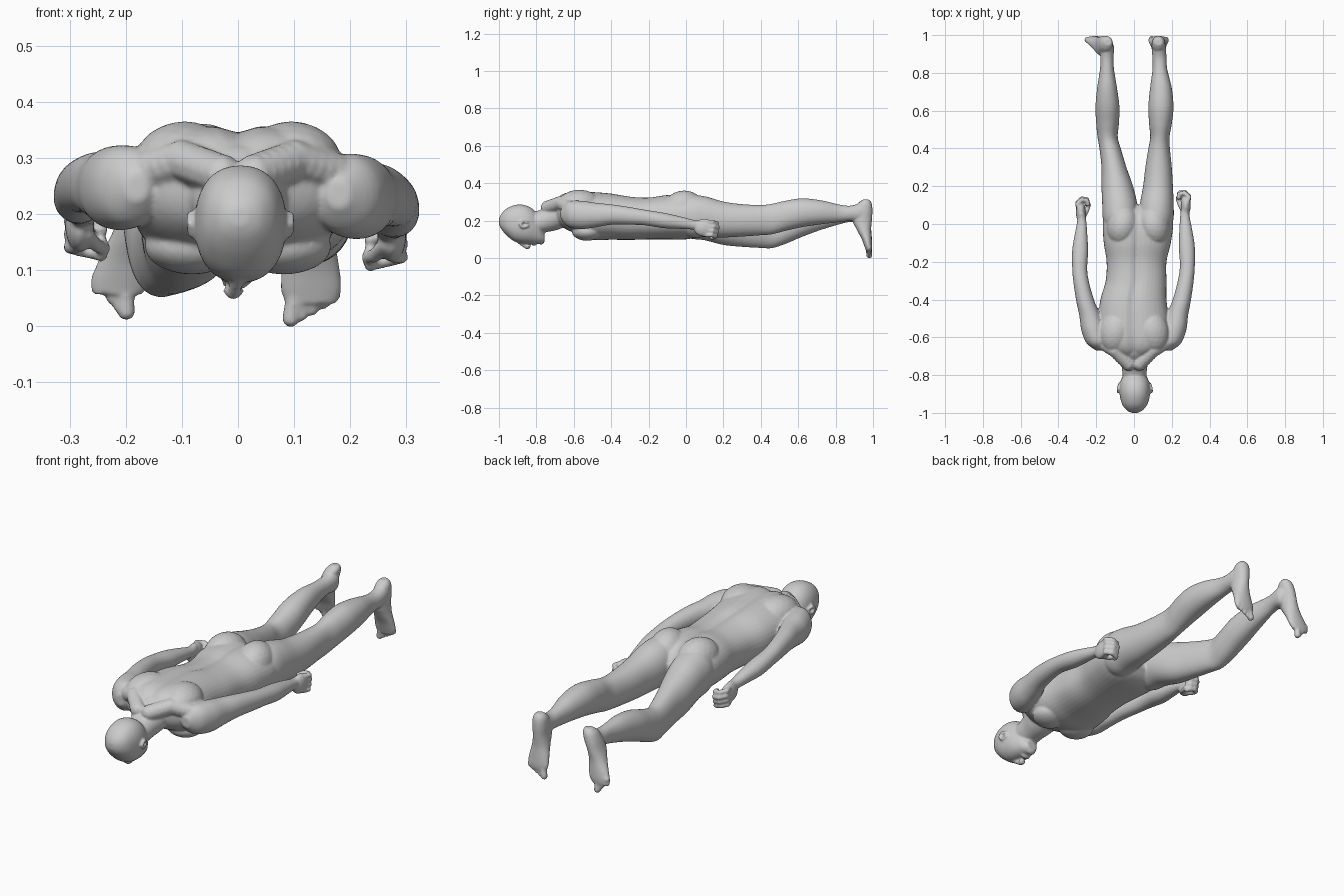
import bpy, bmesh, math
from mathutils import Vector, Matrix

bm = bmesh.new()


def spline(rows, steps=5):
    """Catmull-Rom interpolation of tuples."""
    out = []
    for i in range(len(rows) - 1):
        p0, p1 = rows[max(i - 1, 0)], rows[i]
        p2, p3 = rows[i + 1], rows[min(i + 2, len(rows) - 1)]
        for s in range(steps):
            t = s / steps
            out.append([0.5 * (2 * b + (c - a) * t + (2 * a - 5 * b + 4 * c - d) * t * t
                        + (3 * b - a - 3 * c + d) * t ** 3) for a, b, c, d in zip(p0, p1, p2, p3)])
    out.append(list(rows[-1]))
    return out


def loft(rows, axis='y', power=2.1, groove=0.0, n=40):
    """Rows are (position, x min, x max, other min, other max) along the axis."""
    rings = []
    for t, x0, x1, b0, b1 in spline(rows):
        ring = []
        for k in range(n):
            a = 2 * math.pi * k / n
            c, s = math.cos(a), math.sin(a)
            x = (x0 + x1) / 2 + (x1 - x0) / 2 * math.copysign(abs(c) ** (2 / power), c)
            b = (b0 + b1) / 2 + (b1 - b0) / 2 * math.copysign(abs(s) ** (2 / power), s)
            if s > 0:
                b -= groove * math.exp(-((x - (x0 + x1) / 2) / 0.025) ** 2)
            ring.append(bm.verts.new((x, t, b) if axis == 'y' else (x, b, t)))
        rings.append(ring)
    faces = [bm.faces.new(rings[0]), bm.faces.new(rings[-1])]
    for r, q in zip(rings, rings[1:]):
        for k in range(n):
            j = (k + 1) % n
            faces.append(bm.faces.new((r[k], r[j], q[j], q[k])))
    bmesh.ops.recalc_face_normals(bm, faces=faces)


def ball(centre, radii, tilt=0.0):
    m = Matrix.Translation(centre) @ Matrix.Rotation(tilt, 4, 'Z') @ Matrix.Diagonal((*radii, 1))
    bmesh.ops.create_icosphere(bm, subdivisions=3, radius=1, matrix=m)


def chain(points, r):
    """Row of overlapping balls along a polyline: fingers, toes, ears."""
    for a, b in zip(points, points[1:]):
        a, b = Vector(a), Vector(b)
        k = max(2, int((b - a).length / (r * 0.5)))
        for i in range(k + 1):
            bmesh.ops.create_icosphere(bm, subdivisions=2, radius=r,
                                       matrix=Matrix.Translation(a.lerp(b, i / k)))


# torso
loft([(-.70, -.07, .07, .20, .315), (-.66, -.15, .15, .165, .345), (-.60, -.195, .195, .135, .358),
      (-.50, -.19, .185, .098, .356), (-.40, -.178, .172, .098, .348), (-.30, -.15, .172, .097, .332),
      (-.20, -.145, .172, .10, .327), (-.10, -.16, .195, .10, .340), (0, -.165, .207, .10, .338),
      (.06, -.15, .19, .115, .31), (.10, -.10, .13, .15, .26)], power=2.3, groove=.014)
for s in (-1, 1):
    ball((s * .095, -.57, .288), (.09, .115, .077), s * .2)        # shoulder blades
    ball((s * .082, -.53, .142), (.085, .08, .05), s * .3)         # chest muscles
    ball((.022 + s * .083, -.01, .268), (.084, .11, .093), s * .2)  # buttocks
    chain([(s * .03, -.74, .27), (s * .10, -.67, .295), (s * .18, -.62, .27)], .038)

# neck and head
loft([(-.86, -.05, .055, .14, .24), (-.80, -.06, .065, .13, .25), (-.74, -.068, .073, .14, .278),
      (-.69, -.085, .087, .15, .318), (-.64, -.09, .09, .17, .33)])
loft([(-1.0, -.012, .018, .18, .21), (-.988, -.036, .044, .155, .235), (-.96, -.06, .068, .122, .264),
      (-.92, -.073, .082, .09, .282), (-.88, -.077, .086, .079, .286), (-.84, -.073, .081, .077, .275),
      (-.805, -.06, .066, .077, .247), (-.78, -.046, .050, .078, .19), (-.757, -.026, .028, .085, .13)],
     power=2.25)
chain([(0, -.89, .085), (-.008, -.85, .058)], .012)
ball((-.008, -.843, .063), (.019, .012, .014))
ball((-.004, -.812, .077), (.025, .014, .012))
ball((-.004, -.775, .089), (.026, .018, .017))
for s in (-1, 1):
    chain([(.004 + s * .082, -.845, .172), (.004 + s * .088, -.875, .163),
           (.004 + s * .091, -.888, .182), (.004 + s * .09, -.872, .199),
           (.004 + s * .084, -.85, .19)], .007)


# arms with half-closed hands
ARM = [(-.67, .16, .20, .21, .26), (-.63, .13, .25, .168, .302), (-.56, .145, .277, .155, .306),
       (-.48, .172, .287, .165, .295), (-.40, .205, .302, .178, .287), (-.30, .232, .316, .178, .272),
       (-.22, .243, .322, .175, .258), (-.12, .237, .322, .16, .242), (-.03, .24, .308, .156, .222),
       (.05, .245, .293, .150, .202), (.09, .25, .295, .13, .205)]
for s, dz, dy, dx in ((1, 0, 0, 0), (-1, .025, -.035, .008)):
    rows = []
    for y, x0, x1, z0, z1 in ARM:
        f = (y + .67) / .76
        lift = dz * min(1, .5 + f)
        xs = sorted((s * (x0 + dx * f), s * (x1 + dx * f)))
        rows.append((y + dy * f, *xs, z0 + lift, z1 + lift))
    loft(rows)

    def p(x, y, z):
        return (s * (x + dx), y + dy, z + dz * .7)
    ball(p(.274, .098, .162), (.026, .058, .048))
    for i in range(4):
        z = .192 - i * .023
        d = -.006 * abs(i - 1)
        chain([p(.282, .11, z), p(.292, .148 + d, z), p(.268, .17 + d, z - .006),
               p(.24, .165 + d, z - .012), p(.236, .14, z - .014)], .0125)
    chain([p(.262, .065, .145), p(.242, .105, .125), p(.232, .135, .122)], .013)

# right leg, nearly straight
loft([(-.06, .03, .18, .15, .30), (.02, .022, .208, .11, .335), (.10, .03, .21, .112, .33),
      (.20, .048, .206, .11, .302), (.30, .06, .20, .115, .288), (.40, .076, .19, .122, .284),
      (.46, .086, .188, .127, .29), (.53, .08, .20, .145, .306), (.62, .076, .209, .165, .319),
      (.72, .085, .20, .18, .309), (.82, .098, .176, .192, .286), (.88, .097, .172, .198, .28),
      (.94, .095, .168, .195, .295), (.965, .105, .155, .22, .285)])
# left leg, knee bent lower
loft([(-.06, -.14, .01, .14, .29), (.02, -.164, .02, .105, .33), (.10, -.168, .018, .095, .32),
      (.20, -.172, -.005, .07, .285), (.30, -.172, -.04, .06, .252), (.40, -.183, -.07, .054, .225),
      (.46, -.193, -.086, .053, .218), (.53, -.20, -.08, .075, .236), (.62, -.204, -.077, .113, .266),
      (.72, -.195, -.09, .15, .281), (.82, -.18, -.106, .18, .277), (.88, -.178, -.108, .193, .277),
      (.94, -.172, -.106, .19, .29), (.965, -.16, -.12, .22, .28)])

# feet: heel up, toes pointing down; lean shifts the left foot outward
FOOT = [(.312, .020, .945, .980), (.29, .033, .918, .993), (.25, .037, .90, .997), (.20, .037, .890, .994),
        (.15, .042, .912, .990), (.10, .051, .938, .993), (.06, .054, .953, .995), (.035, .045, .962, .992)]
for heel_x, ball_x, lift, big, little in (
        (.130, .130, .005, (.094, .014), (.172, .055)),
        (-.139, -.208, .022, (-.199, .026), (-.25, .088))):
    rows = []
    for z, r, y0, y1 in FOOT:
        f = (.31 - z) / .25
        x = heel_x + (ball_x - heel_x) * f
        rows.append((z + lift * min(1, max(0, f)), x - r, x + r, y0, y1))
    loft(rows, axis='z')
    for i in range(5):
        t = i / 4
        tip = Vector((big[0] + (little[0] - big[0]) * t, .98, big[1] + (little[1] - big[1]) * t ** 1.4))
        root = Vector((ball_x + (tip.x - ball_x) * .6, .972, .085 + lift))
        chain([root, tip], .0165 if i == 0 else .0115)

# fuse every part into one continuous skin
mesh = bpy.data.meshes.new("human_body")
bm.to_mesh(mesh)
bm.free()
body = bpy.data.objects.new("human_body", mesh)
bpy.context.collection.objects.link(body)
fuse = body.modifiers.new("fuse", 'REMESH')
fuse.mode = 'VOXEL'
fuse.voxel_size = 0.0052
fuse.use_smooth_shade = True
soften = body.modifiers.new("soften", 'SMOOTH')
soften.factor = 0.5
soften.iterations = 5
